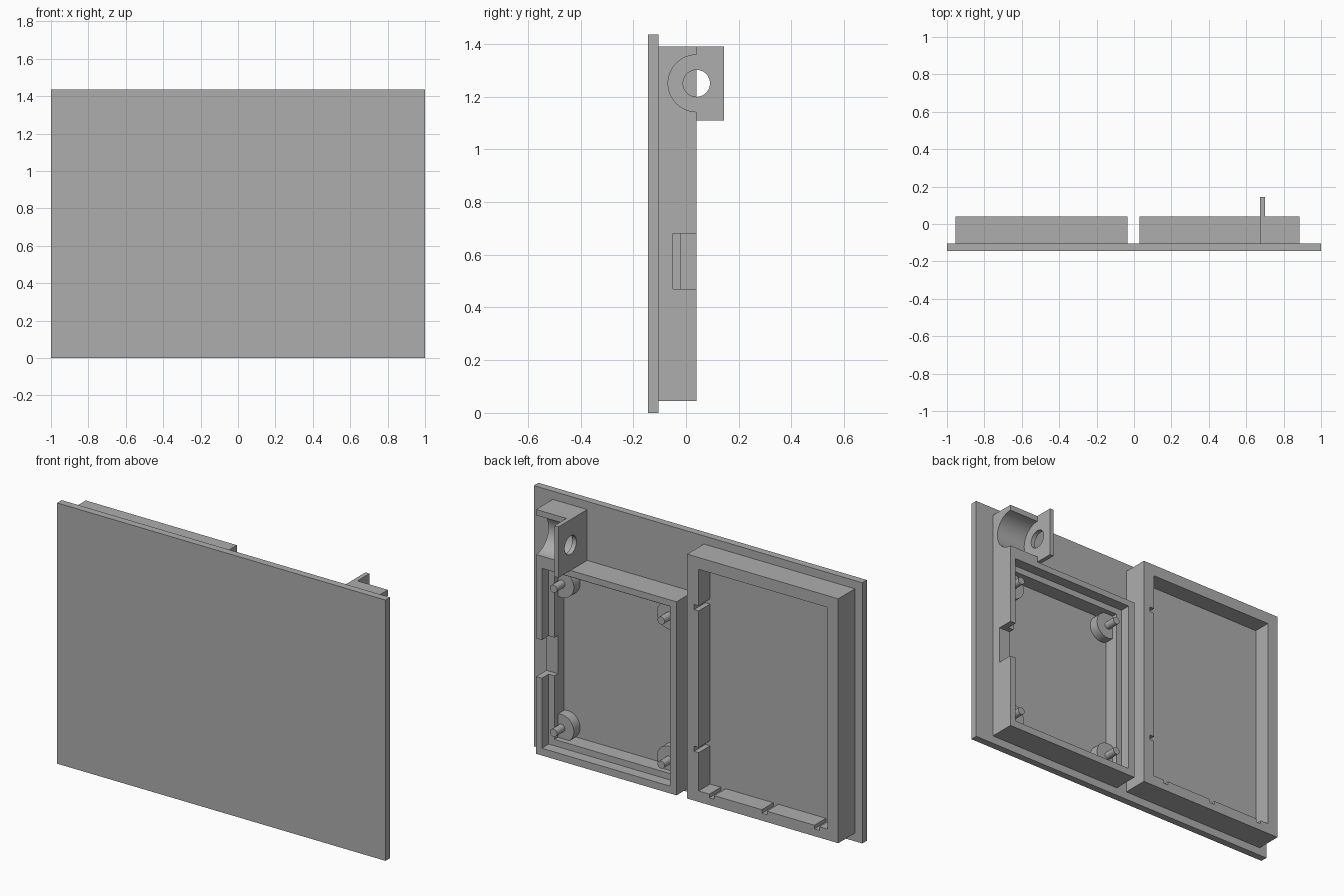
import bpy
import math

cube = bpy.data.objects.get("Cube")
if cube:
    bpy.data.objects.remove(cube, do_unlink=True)

grey = bpy.data.materials.new("plain grey")
grey.use_nodes = True
colour = (0.42, 0.42, 0.42, 1)
grey.diffuse_color = colour
grey.node_tree.nodes["Principled BSDF"].inputs["Base Color"].default_value = colour


def finish(obj, name):
    obj.name = name
    obj.data.materials.append(grey)
    return obj


def box(name, x, y, z):
    """Box from (low, high) ranges on each axis."""
    bpy.ops.mesh.primitive_cube_add(size=1)
    obj = bpy.context.object
    obj.location = [(a + b) / 2 for a, b in (x, y, z)]
    obj.scale = [b - a for a, b in (x, y, z)]
    bpy.ops.object.transform_apply(location=True, rotation=True, scale=True)
    return finish(obj, name)


def cylinder(name, radius, length, centre, axis):
    turn = (0, math.pi / 2, 0) if axis == "x" else (math.pi / 2, 0, 0)
    bpy.ops.mesh.primitive_cylinder_add(vertices=48, radius=radius, depth=length,
                                        location=centre, rotation=turn)
    bpy.ops.object.transform_apply(location=True, rotation=True, scale=True)
    bpy.ops.object.shade_smooth_by_angle()
    return finish(bpy.context.object, name)


def cut(target, cutter):
    """Subtract the cutter and remove it."""
    mod = target.modifiers.new("cut", "BOOLEAN")
    mod.operation = "DIFFERENCE"
    mod.solver = "EXACT"
    mod.object = cutter
    bpy.context.view_layer.objects.active = target
    bpy.ops.object.modifier_apply(modifier=mod.name)
    bpy.data.objects.remove(cutter, do_unlink=True)


BACK = -0.105   # rear face of the panel
RIM = 0.04      # rear face of the frames
OPEN = 0.2      # past every rim, for cutters

# Front panel
box("front_panel", (-1, 1), (-0.145, BACK), (0, 1.435))

# Tall frame with a shallow tray
tall = box("tall_frame", (-0.955, -0.035), (BACK, RIM), (0.045, 1.39))
FLOOR = -0.06
cut(tall, box("tray", (-0.89, -0.105), (FLOOR, OPEN), (0.105, 1.325)))
for z in (1.11, 0.33):
    cut(tall, box("side_slot", (-0.15, -0.077), (FLOOR, OPEN), (z - 0.014, z + 0.014)))
for x in (-0.185, -0.505, -0.825):
    cut(tall, box("lower_slot", (x - 0.015, x + 0.015), (FLOOR, OPEN), (0.085, 0.15)))

# Short frame with a stepped ledge and a side notch
short = box("short_frame", (0.03, 0.885), (BACK, RIM), (0.045, 1.11))
cut(short, box("upper_opening", (0.07, 0.85), (-0.02, OPEN), (0.085, 1.075)))
cut(short, box("lower_opening", (0.105, 0.815), (-0.13, OPEN), (0.12, 1.04)))
cut(short, box("side_notch", (0.75, 0.95), (-0.05, OPEN), (0.47, 0.68)))

# Corner bosses with locating pins
for x in (0.138, 0.793):
    for z in (0.177, 0.97):
        cylinder("corner_boss", 0.075, 0.055, (x, -0.0775, z), "y")
        cylinder("locating_pin", 0.021, 0.08, (x, -0.02, z), "y")

# Cradle with a half-round trough and an upright pierced tab
AXIS = (0.04, 1.25)
cradle = box("cradle", (0.70, 0.885), (BACK, RIM), (1.11, 1.39))
cut(cradle, cylinder("trough", 0.108, 0.5, (0.8, *AXIS), "x"))
tab = box("cradle_tab", (0.675, 0.70), (BACK, 0.145), (1.11, 1.39))
cut(tab, cylinder("tab_hole", 0.051, 0.3, (0.69, *AXIS), "x"))

for obj in (cradle, tab):
    bpy.ops.object.select_all(action="DESELECT")
    obj.select_set(True)
    bpy.context.view_layer.objects.active = obj
    bpy.ops.object.shade_smooth_by_angle()
